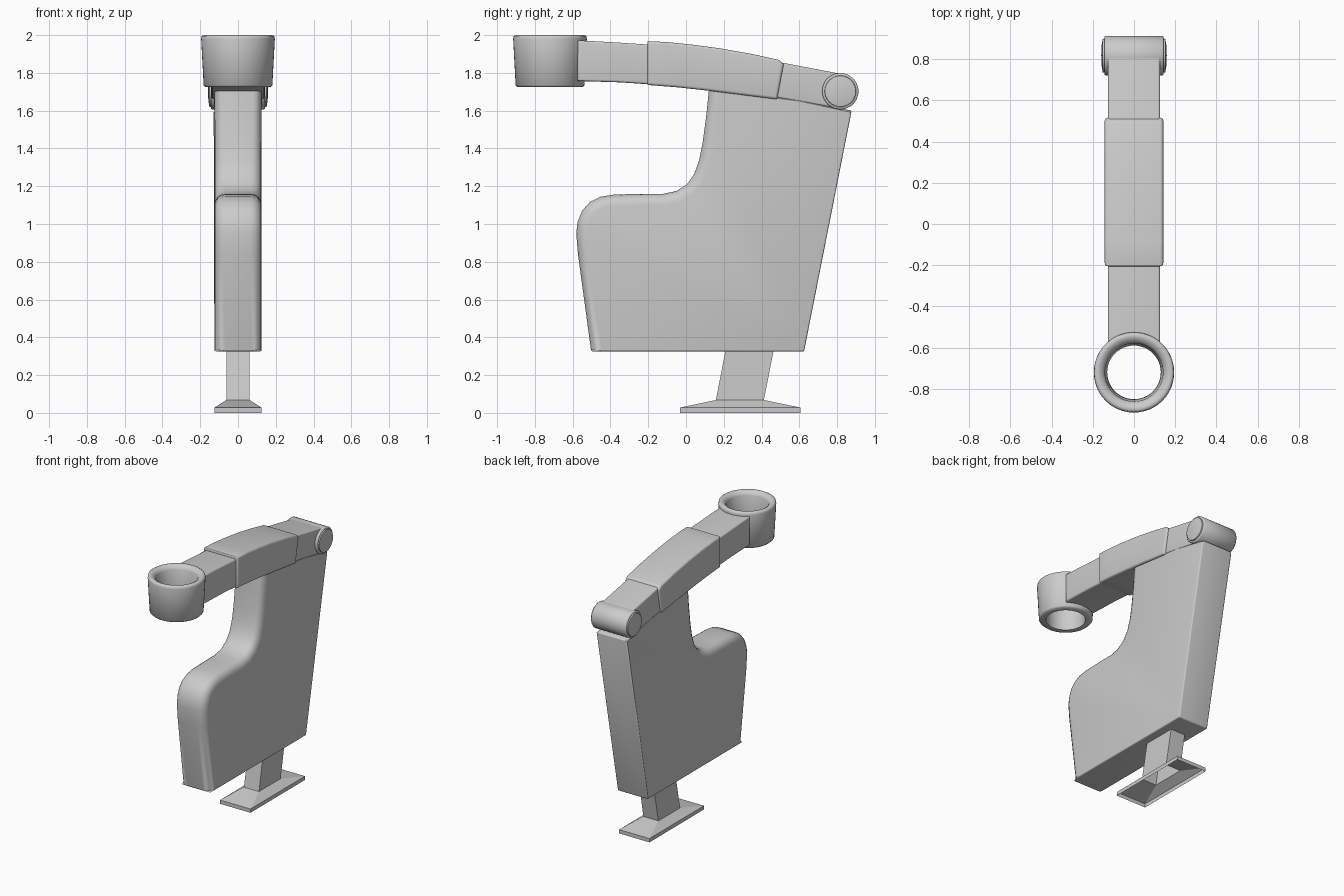
import bpy, bmesh, math
from mathutils import Matrix

if "Cube" in bpy.data.objects:
    bpy.data.objects.remove(bpy.data.objects["Cube"])


def finish(bm, name, bevel=0.0, segments=4, angle=35):
    bmesh.ops.recalc_face_normals(bm, faces=bm.faces)
    mesh = bpy.data.meshes.new(name)
    bm.to_mesh(mesh)
    bm.free()
    obj = bpy.data.objects.new(name, mesh)
    bpy.context.collection.objects.link(obj)
    bpy.ops.object.select_all(action='DESELECT')
    obj.select_set(True)
    bpy.context.view_layer.objects.active = obj
    if bevel:
        mod = obj.modifiers.new("rounding", 'BEVEL')
        mod.width = bevel
        mod.segments = segments
        mod.limit_method = 'WEIGHT'
        bpy.ops.object.modifier_apply(modifier=mod.name)
    bpy.ops.object.shade_smooth_by_angle(angle=math.radians(angle))
    return obj


def slab(name, profile, half, bevel, weight):
    """Extrude a (y, z) profile across x; weight(edge centre, is_side) scales the bevel."""
    bm = bmesh.new()
    layer = bm.edges.layers.float.new("bevel_weight_edge")
    sides = [[bm.verts.new((x, y, z)) for y, z in profile] for x in (-half, half)]
    n = len(profile)
    for s in sides:
        bm.faces.new(s)
    for i in range(n):
        j = (i + 1) % n
        bm.faces.new((sides[0][i], sides[0][j], sides[1][j], sides[1][i]))
    for e in bm.edges:
        a, b = e.verts
        e[layer] = weight((a.co + b.co) / 2, abs(a.co.x - b.co.x) < 1e-5)
    return finish(bm, name, bevel)


def lathe(name, profile, matrix, closed=False):
    """Spin an (r, h) profile about the local z axis."""
    bm = bmesh.new()
    vs = [bm.verts.new((r, 0, h)) for r, h in profile]
    for a, b in zip(vs, vs[1:] + ([vs[0]] if closed else [])):
        bm.edges.new((a, b))
    bmesh.ops.spin(bm, geom=bm.verts[:] + bm.edges[:], cent=(0, 0, 0), axis=(0, 0, 1),
                   angle=math.tau, steps=48, use_duplicate=False)
    bmesh.ops.remove_doubles(bm, verts=bm.verts, dist=1e-4)
    bm.transform(matrix)
    return finish(bm, name, angle=50)


# Side panel: generously rounded along the front and top curve, crisp elsewhere
def panel_weight(c, is_side):
    if not is_side:
        return 0.15 if c.z < 0.4 or c.y > 0.8 else 0.0
    front = c.y < 0.13 and c.z > 0.33
    return 1.0 if front else 0.15


panel = [(-0.502, 0.325), (0.625, 0.325), (0.877, 1.6), (0.6, 1.66), (0.122, 1.72),
         (0.108, 1.58), (0.088, 1.43), (0.07, 1.34), (0.044, 1.265), (0.005, 1.21),
         (-0.05, 1.175), (-0.12, 1.16), (-0.22, 1.16), (-0.38, 1.156), (-0.45, 1.145),
         (-0.51, 1.115), (-0.55, 1.07), (-0.574, 1.01), (-0.581, 0.95), (-0.572, 0.84)]
slab("side_panel", panel, 0.125, 0.06, panel_weight)

# Armrest core running from the cup holder to the pivot
core = [(-0.575, 1.972), (-0.4, 1.963), (-0.2, 1.95), (0.0, 1.935), (0.25, 1.9),
        (0.52, 1.852), (0.82, 1.795), (0.8, 1.612), (0.48, 1.668), (0.12, 1.71),
        (-0.1, 1.733), (-0.35, 1.75), (-0.575, 1.757)]
slab("armrest_core", core, 0.127, 0.012, lambda c, s: 1.0 if s else 0.0)

# Padded sleeve over the middle of the armrest
sleeve = [(-0.205, 1.968), (-0.1, 1.963), (0.03, 1.95), (0.18, 1.93), (0.35, 1.9),
          (0.495, 1.868), (0.517, 1.845), (0.482, 1.66), (0.3, 1.683), (0.1, 1.708),
          (-0.05, 1.724), (-0.205, 1.736)]
slab("armrest_sleeve", sleeve, 0.142, 0.015, lambda c, s: 1.0 if s else 0.4)

# Pivot barrel with domed end caps
half = [(0.096, 0.138), (0.092, 0.143), (0.083, 0.144), (0.081, 0.152), (0.05, 0.157), (0, 0.159)]
barrel = [(r, -h) for r, h in reversed(half)] + half
lathe("pivot_barrel", barrel,
      Matrix.Translation((0, 0.817, 1.703)) @ Matrix.Rotation(math.pi / 2, 4, 'Y'))

# Open ring cup holder
cup = [(0.134, 1.725), (0.172, 1.725), (0.182, 1.735), (0.195, 1.98), (0.192, 1.994),
       (0.182, 2.0), (0.168, 1.998), (0.15, 1.987), (0.141, 1.97), (0.13, 1.74)]
lathe("cup_holder", cup, Matrix.Translation((0, -0.72, 0)), closed=True)

# Leg: hollow flared foot tapering into a slanted post
bm = bmesh.new()
rings = []
for hx, y0, y1, z in [(0.125, -0.032, 0.607, 0.0), (0.125, -0.032, 0.607, 0.028),
                      (0.062, 0.158, 0.412, 0.068), (0.06, 0.215, 0.47, 0.36)]:
    rings.append([bm.verts.new(p) for p in
                  ((-hx, y0, z), (hx, y0, z), (hx, y1, z), (-hx, y1, z))])
for lo, hi in zip(rings, rings[1:]):
    for i in range(4):
        j = (i + 1) % 4
        bm.faces.new((lo[i], lo[j], hi[j], hi[i]))
bm.faces.new(rings[-1])
finish(bm, "leg", angle=20)
